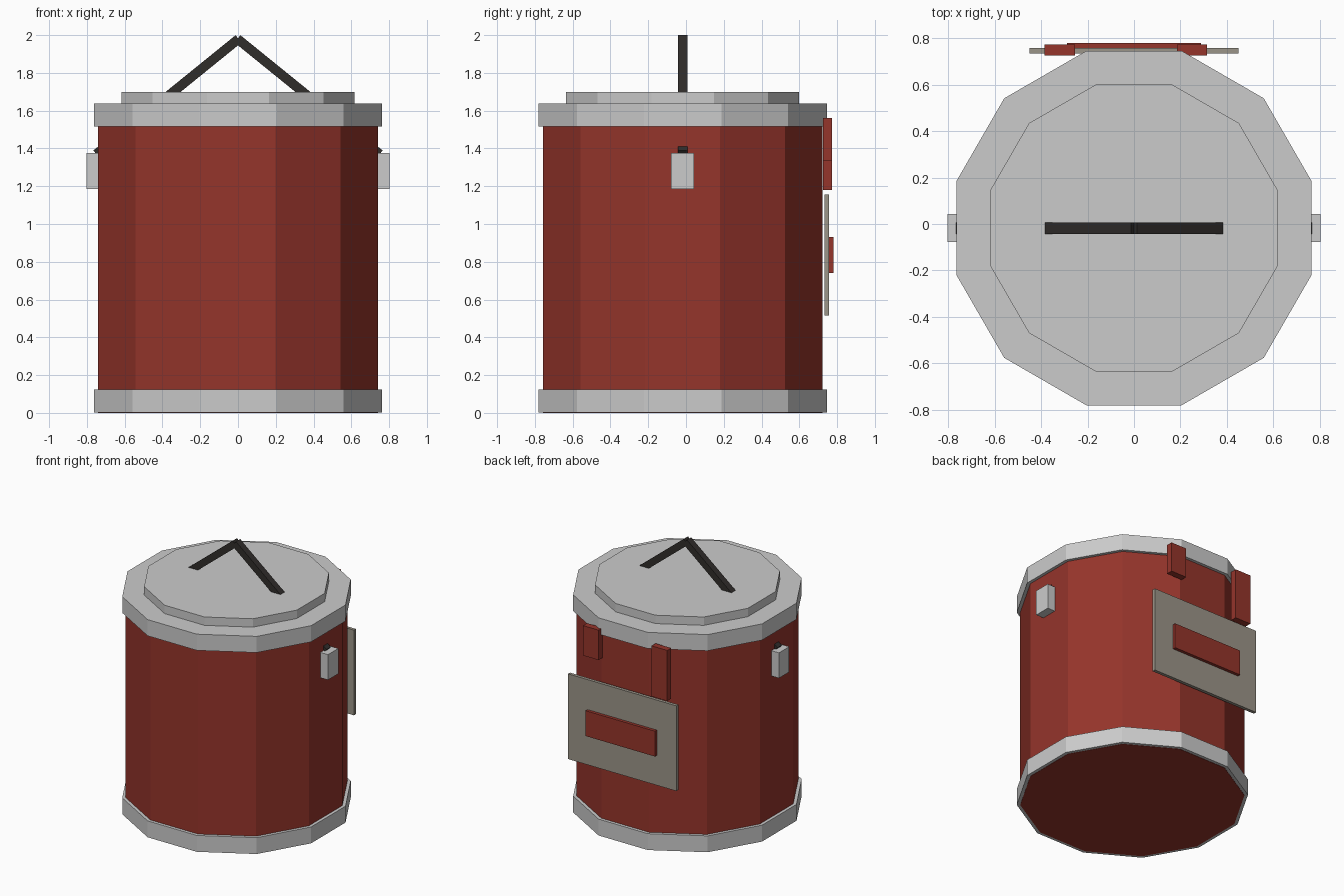
import bpy
from math import pi, cos, atan2, hypot

if "Cube" in bpy.data.objects:
    bpy.data.objects.remove(bpy.data.objects["Cube"])

CY = -0.0175  # y of the drum's axis


def material(name, rgb):
    m = bpy.data.materials.new(name)
    m.diffuse_color = (*rgb, 1)
    m.use_nodes = True
    m.node_tree.nodes["Principled BSDF"].inputs["Base Color"].default_value = m.diffuse_color
    return m


RED = material("red_paint", (0.30, 0.035, 0.024))
DARK = material("dark_iron", (0.03, 0.026, 0.024))
BEIGE = material("beige_plate", (0.33, 0.30, 0.25))


def finish(name, mat):
    ob = bpy.context.object
    ob.name = name
    if mat:
        ob.data.materials.append(mat)
    return ob


def drum(name, flat_radius, z0, z1, mat=None):
    """12-sided prism with flats facing the axes."""
    bpy.ops.mesh.primitive_cylinder_add(
        vertices=12, radius=flat_radius / cos(pi / 12), depth=z1 - z0,
        location=(0, CY, (z0 + z1) / 2), rotation=(0, 0, pi / 12))
    return finish(name, mat)


def box(name, x, y, z, mat=None):
    """Box from (min, max) ranges."""
    bpy.ops.mesh.primitive_cube_add(
        size=1, location=[sum(r) / 2 for r in (x, y, z)])
    ob = finish(name, mat)
    ob.scale = [r[1] - r[0] for r in (x, y, z)]
    return ob


def bar(name, a, b, width, mat):
    """Square bar between two (x, z) points on the drum's axis plane."""
    dx, dz = b[0] - a[0], b[1] - a[1]
    bpy.ops.mesh.primitive_cube_add(
        size=1, location=((a[0] + b[0]) / 2, CY, (a[1] + b[1]) / 2),
        rotation=(0, -atan2(dz, dx), 0))
    ob = finish(name, mat)
    ob.scale = (hypot(dx, dz), width, width)
    return ob


# Drum body, rims and lid
drum("body", 0.74, 0.0, 1.52, RED)
drum("base_rim", 0.763, 0.002, 0.125)
drum("top_rim", 0.763, 1.515, 1.637)
drum("lid", 0.617, 1.63, 1.70)

# Side brackets and the handle bars running down into them
for side, s in (("left", -1), ("right", 1)):
    box(side + "_bracket", sorted((s * 0.68, s * 0.803)),
        (CY - 0.061, CY + 0.061), (1.185, 1.375))
    bar(side + "_handle_bar", (-s * 0.003, 1.98), (s * 0.75, 1.37), 0.05, DARK)

# Back label plate with raised panel
box("back_plate", (-0.45, 0.45), (0.733, 0.757), (0.515, 1.155), BEIGE)
box("back_panel", (-0.288, 0.288), (0.75, 0.78), (0.74, 0.93), RED)

# Strips hanging from the top rim at the back
box("long_strip", (-0.385, -0.255), (0.725, 0.773), (1.18, 1.56), RED)
box("short_strip", (0.185, 0.315), (0.725, 0.773), (1.335, 1.56), RED)
